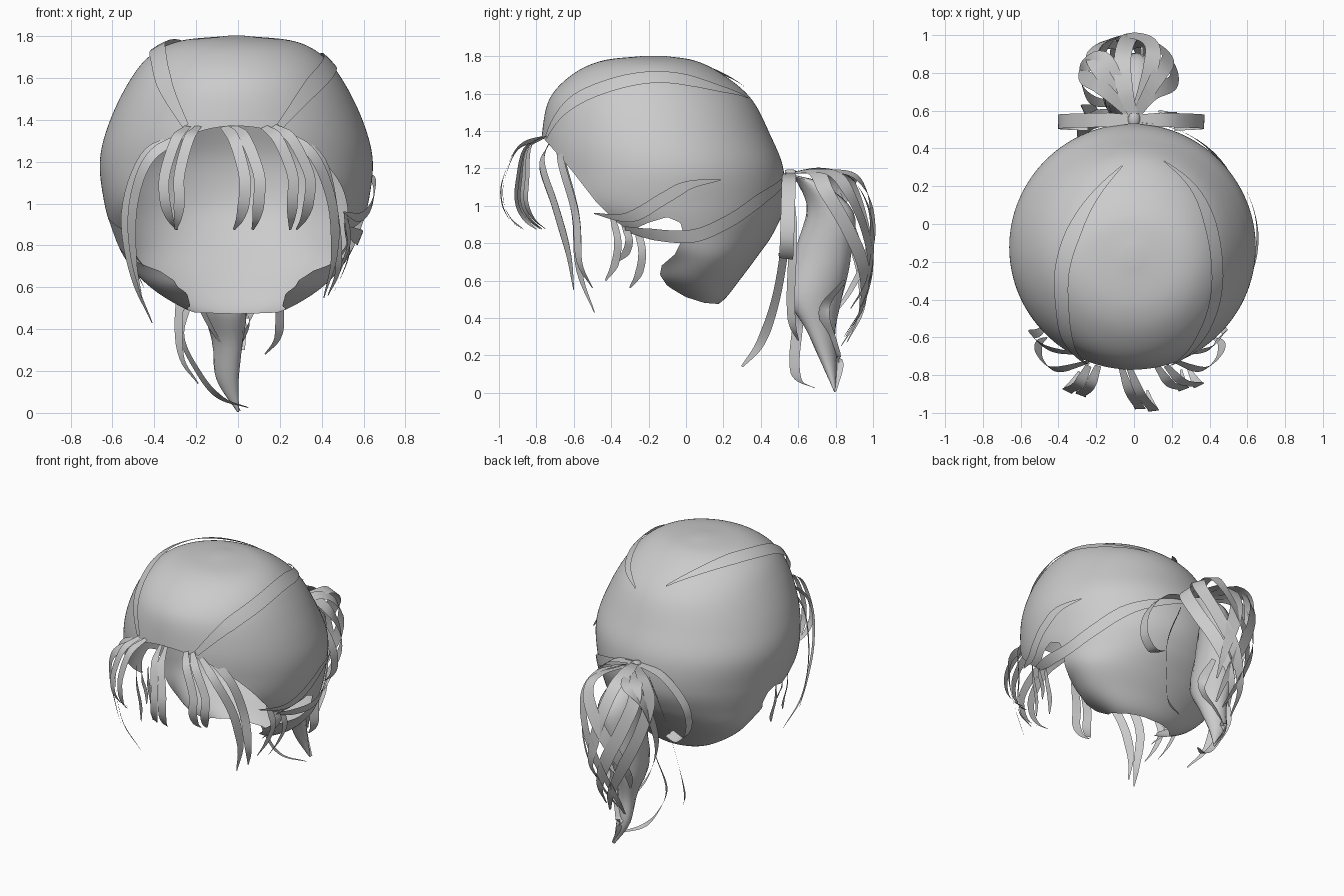
import bpy, bmesh, math
from mathutils import Vector
from mathutils.bvhtree import BVHTree

if "Cube" in bpy.data.objects:
    bpy.data.objects.remove(bpy.data.objects["Cube"])

hair = bpy.data.materials.new("hair_grey")
hair.diffuse_color = (0.6, 0.6, 0.6, 1)
hair.use_nodes = True
hair.node_tree.nodes["Principled BSDF"].inputs["Base Color"].default_value = hair.diffuse_color


def spline(pts, n):
    """Catmull-Rom samples through tuples of any size."""
    pts = [Vector(p) for p in pts]
    ext = [2 * pts[0] - pts[1]] + pts + [2 * pts[-1] - pts[-2]]
    out = []
    for i in range(len(pts) - 1):
        a, b, c, d = ext[i:i + 4]
        for k in range(n):
            t = k / n
            out.append(0.5 * (2 * b + (c - a) * t + (2 * a - 5 * b + 4 * c - d) * t * t
                              + (3 * b - a - 3 * c + d) * t ** 3))
    return out + [pts[-1]]


def finish(name, bm, angle=60):
    me = bpy.data.meshes.new(name)
    bm.to_mesh(me)
    bm.free()
    me.materials.append(hair)
    ob = bpy.data.objects.new(name, me)
    bpy.context.collection.objects.link(ob)
    bpy.ops.object.select_all(action='DESELECT')
    ob.select_set(True)
    bpy.context.view_layer.objects.active = ob
    bpy.ops.object.shade_smooth_by_angle(angle=math.radians(angle))
    return ob


def loft(bm, rings):
    rows = [[bm.verts.new(p) for p in r] for r in rings]
    for a, b in zip(rows, rows[1:]):
        for i in range(len(a)):
            j = (i + 1) % len(a)
            bm.faces.new((a[i], a[j], b[j], b[i]))
    bm.faces.new(rows[0])
    bm.faces.new(rows[-1][::-1])
    bmesh.ops.recalc_face_normals(bm, faces=bm.faces)


# Scalp cap: stacked ovals (z, front y, back y, half width)
levels = [(1.802, -0.22, -0.12, 0.04), (1.775, -0.45, 0.05, 0.28), (1.70, -0.61, 0.2, 0.42),
          (1.57, -0.73, 0.35, 0.52), (1.38, -0.77, 0.45, 0.61), (1.2, -0.77, 0.52, 0.652),
          (1.0, -0.75, 0.525, 0.63), (0.85, -0.55, 0.465, 0.585), (0.72, -0.27, 0.375, 0.52),
          (0.6, -0.18, 0.285, 0.41), (0.5, -0.04, 0.205, 0.25), (0.44, 0.0, 0.12, 0.08)]
N = 180
rings = []
for z, f, b, w in spline(levels, 11):
    rings.append([(w * math.sin(2 * math.pi * i / N) - .008,
                   (f + b) / 2 - (b - f) / 2 * math.cos(2 * math.pi * i / N), z) for i in range(N)])
cap = bmesh.new()
loft(cap, rings)
surface = BVHTree.FromBMesh(cap)

# Hairline in side profile (y, z): face opening, ear notch, nape
line = [(-1, 1.37), (-.77, 1.37), (-.62, 1.2), (-.48, 1.02), (-.38, .92), (-.3, .865), (-.2, .91),
        (-.1, .94), (-.03, .91), (-.01, .84), (-.06, .74), (-.13, .68), (-.14, .63), (-.1, .57),
        (0, .51), (.1, .48), (.17, .475), (.24, .4), (.24, .3), (-1, .3)]
edges = [(Vector(a), Vector(b)) for a, b in zip(line, line[1:] + line[:1])]


def inside(p):
    hit = False
    for a, b in edges:
        if (a.y > p.y) != (b.y > p.y) and p.x < a.x + (p.y - a.y) * (b.x - a.x) / (b.y - a.y):
            hit = not hit
    return hit


def nearest(p):
    best = []
    for a, b in edges:
        d = b - a
        q = a + d * max(0, min(1, (p - a).dot(d) / d.length_squared))
        best.append(((p - q).length, q))
    return min(best, key=lambda e: e[0])[1]


bmesh.ops.delete(cap, geom=[v for v in cap.verts if inside(v.co.yz)], context='VERTS')
rim = [v for v in cap.verts if v.is_boundary]
for step in range(8):
    for v in rim:
        v.co.yz = nearest(v.co.yz)
        v.co = surface.find_nearest(v.co)[0]
    if step < 6:
        even = [sum((e.other_vert(v).co for e in v.link_edges if e.is_boundary), v.co * 2) / 4 for v in rim]
        for v, co in zip(rim, even):
            v.co = co
finish("scalp_cap", cap, 80)

HEAD = Vector((0, -0.15, 1.12))


def ribbon(name, pts, width, centre=HEAD, root=0.5, tip=0.12, hug=0):
    """Flat strand facing away from centre; hug lays it on the cap."""
    path = spline(pts, 6)
    centre = Vector(centre)
    bm = bmesh.new()
    rows = []
    last = len(path) - 1
    for i, p in enumerate(path):
        tan = path[min(i + 1, last)] - path[max(i - 1, 0)]
        side = tan.cross(p - centre).normalized()
        t = i / last
        w = width / 2 * min(1, root + 3 * t, tip + 2.5 * (1 - t))
        row = []
        for s in (-w, 0, w):
            q = p + side * s
            if hug:
                d = (q - HEAD).normalized()
                hit = surface.ray_cast(HEAD, d)[0]
                q = hit + d * hug if hit else q
            row.append(bm.verts.new(q))
        rows.append(row)
    for a, b in zip(rows, rows[1:]):
        for k in (0, 1):
            bm.faces.new((a[k], a[k + 1], b[k + 1], b[k]))
    finish(name, bm)


# Fringe strands curling forward: (root x, bulge x, tip x, bulge y)
for i, (r, b, t, y) in enumerate([(-.07, .03, -.02, -.97), (-.03, .1, .07, -.98),
                                  (-.19, -.28, -.3, -.9), (-.24, -.35, -.29, -.88),
                                  (.12, .26, .25, -.87), (.17, .34, .28, -.85)]):
    ribbon(f"fringe_{i}", [(r, -.75, 1.37), (r * .5 + b * .5, (y - .76) / 2 - .03, 1.31),
                           (b, y, 1.14), (b, y - .005, 1.02), (b * .6 + t * .4, y + .035, .93),
                           (t, y + .1, .875)], .055, root=.6, tip=.2)

# Long strands framing the face
frame = [[(-.28, -.69, 1.32), (-.45, -.66, 1.22), (-.54, -.59, .95), (-.5, -.57, .65), (-.41, -.49, .43)],
         [(-.24, -.73, 1.34), (-.42, -.77, 1.22), (-.5, -.7, 1.0), (-.5, -.63, .75), (-.46, -.6, .55)],
         [(.2, -.72, 1.35), (.36, -.77, 1.23), (.45, -.7, 1.0), (.46, -.63, .75), (.41, -.6, .55)],
         [(.24, -.69, 1.34), (.4, -.66, 1.2), (.46, -.59, .95), (.48, -.57, .7), (.43, -.5, .56)]]
for i, p in enumerate(frame):
    ribbon(f"face_strand_{i}", p, .055)

# Short wisps in front of each ear
for s in (-1, 1):
    for i, (y, top, low) in enumerate([(-.4, .96, .6), (-.34, .91, .7), (-.27, .9, .56)]):
        ribbon(f"ear_wisp_{i}_{s}", [(s * .51, y, top), (s * .53, y + .035, top * .6 + low * .4),
                                     (s * .49, y + .02, top * .25 + low * .75),
                                     (s * .45, y - .03, low)], .042, tip=.2)

# Swept strips lying over the crown
ribbon("crown_strip_left", [(-.06, .3, 1.63), (-.23, .08, 1.7), (-.35, -.2, 1.72), (-.37, -.45, 1.68),
                            (-.34, -.63, 1.55), (-.25, -.74, 1.37)], .085, hug=.02, root=.1, tip=.4)
ribbon("crown_strip_right", [(.16, .34, 1.58), (.33, .15, 1.62), (.42, -.15, 1.67), (.41, -.4, 1.62),
                             (.33, -.62, 1.53), (.2, -.75, 1.37)], .085, hug=.012, root=.1, tip=.4)

# Side strips on the right, swept back to the tie
ribbon("side_strip_low", [(.54, -.33, .87), (.6, -.15, .83), (.6, .05, .83), (.53, .22, .91),
                          (.36, .4, 1.05), (.04, .55, 1.17)], .075, hug=.014, tip=.4)
ribbon("side_strip_high", [(.5, -.49, .96), (.57, -.3, .945), (.64, -.12, 1.04), (.66, .02, 1.11),
                           (.62, .2, 1.14)], .065, root=.1, hug=.022)

# Hair tie
bm = bmesh.new()
loft(bm, [[(r * math.cos(a * math.pi / 8), y, 1.16 + r * math.sin(a * math.pi / 8)) for a in range(16)]
          for r, y in ((.03, .53), (.035, .545), (.035, .57), (.03, .585))])
finish("hair_tie", bm)

# Looped strips hanging from the tie
for s, x in ((-1, .4), (1, .37)):
    ribbon(f"tie_loop_{s}", [(0, .555, 1.18), (s * .2, .55, 1.14), (s * (x - .03), .545, .98),
                             (s * x, .54, .82), (s * (x - .07), .535, .72), (s * (x - .16), .53, .74)],
           .075, centre=(s * .12, .55, .9), root=.6, tip=1)

# Ponytail core: tapered twisted tube (x, y, z, radius)
core = [(0, .56, 1.165, .025), (-.02, .66, 1.12, .075), (-.02, .77, .97, .125), (-.05, .73, .74, .14),
        (-.06, .69, .52, .135), (-.05, .72, .34, .08), (-.05, .765, .16, .05), (0, .795, .005, .004)]
rings = []
for k, (x, y, z, r) in enumerate(spline(core, 5)):
    turn = k * .09
    ring = []
    for a in range(16):
        u, v = r * 1.12 * math.cos(a * math.pi / 8), r * .78 * math.sin(a * math.pi / 8)
        ring.append((x + u * math.cos(turn) - v * math.sin(turn), y + u * math.sin(turn) + v * math.cos(turn), z))
    rings.append(ring)
bm = bmesh.new()
loft(bm, rings)
finish("ponytail_core", bm)

# Ribbons spiralling around the ponytail: (start angle, twist, end height)
AXIS = (-.03, .77, .75)
for i, (a0, tw, end) in enumerate([(-35, 150, .3), (0, 140, .25), (35, 130, .42),
                                   (165, -110, .3), (200, -120, .27), (140, 110, .3)]):
    pts = [(0, .56, 1.175)]
    for k, (r, h) in enumerate([(.6, 1.0), (.95, .88), (1, .65), (.95, .42), (.75, .18), (.4, 0)]):
        a = math.radians(a0 + tw * k / 5)
        pts.append((AXIS[0] + .25 * r * math.cos(a), AXIS[1] + .23 * r * math.sin(a),
                    end + (1.18 - end) * h))
    ribbon(f"ponytail_ribbon_{i}", pts, .085, centre=AXIS, tip=.15)
# Top lock arching straight back over the ponytail
ribbon("ponytail_top_lock", [(0, .56, 1.18), (-.05, .72, 1.2), (-.06, .88, 1.15), (-.03, .98, .98),
                             (.02, .995, .78), (.06, .97, .6), (.05, .88, .45)], .09, centre=AXIS)

# Loose tails below
tails = [[(-.1, .55, 1.1), (-.22, .53, .8), (-.28, .48, .5), (-.27, .4, .27), (-.19, .3, .14)],
         [(.08, .56, 1.1), (.2, .57, .8), (.2, .56, .5), (.19, .57, .36), (.13, .6, .28)],
         [(-.2, .62, .6), (-.27, .6, .38), (-.18, .58, .18), (-.08, .6, .07), (.05, .69, .025)],
         [(.05, .85, .6), (.06, .74, .45), (-.02, .78, .28), (-.06, .82, .15), (.01, .8, .01)]]
for i, p in enumerate(tails):
    ribbon(f"loose_tail_{i}", p, .06, centre=(0, .75, .6), tip=.2)
